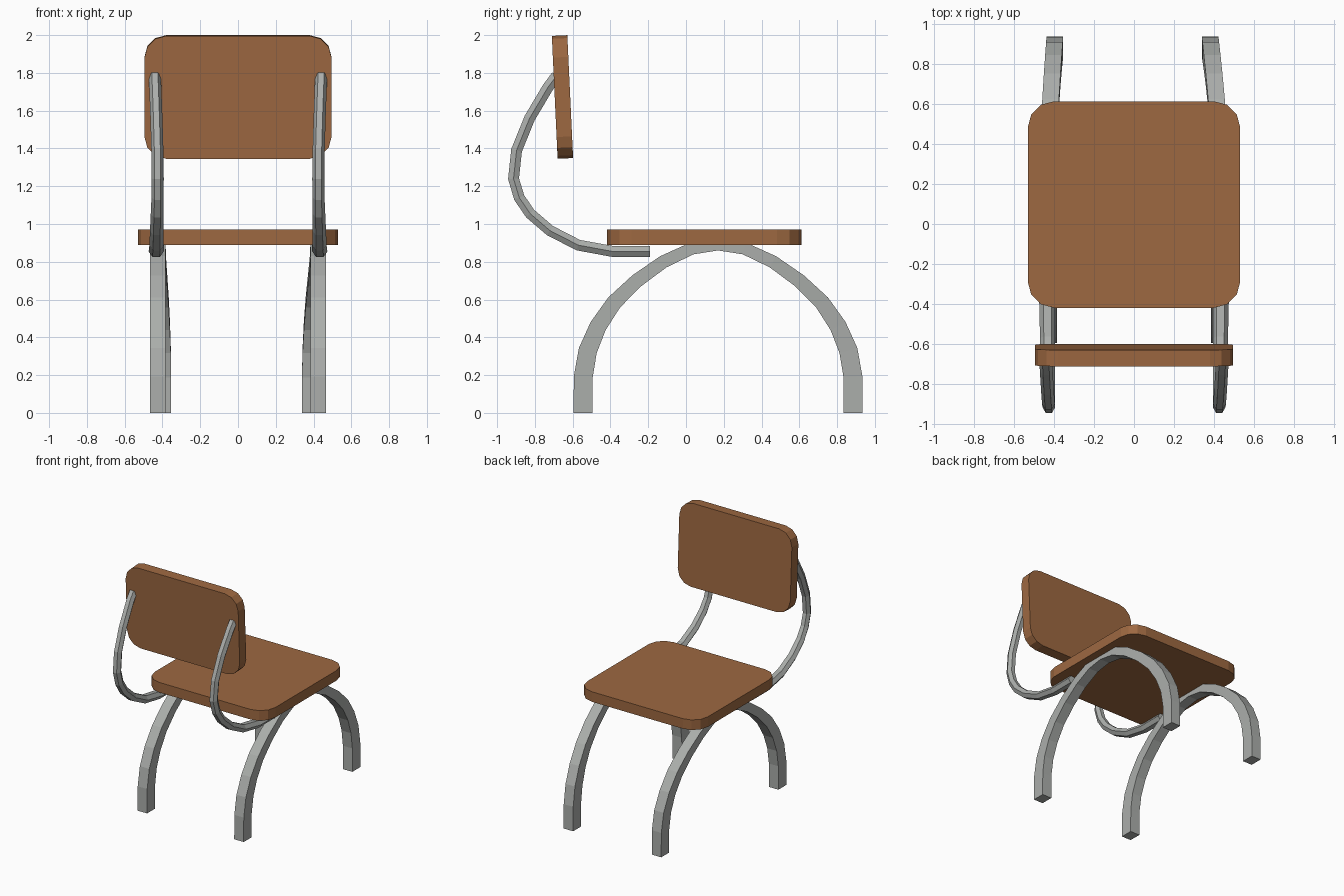
import bpy, bmesh, math
from mathutils import Vector

if "Cube" in bpy.data.objects:
    bpy.data.objects.remove(bpy.data.objects["Cube"])


def material(name, rgb):
    m = bpy.data.materials.new(name)
    m.diffuse_color = (*rgb, 1)
    m.use_nodes = True
    m.node_tree.nodes["Principled BSDF"].inputs["Base Color"].default_value = m.diffuse_color
    return m


WOOD = material("brown wood", (0.34, 0.14, 0.053))
METAL = material("grey metal", (0.41, 0.425, 0.41))


def finish(bm, name, mat):
    bmesh.ops.recalc_face_normals(bm, faces=bm.faces)
    me = bpy.data.meshes.new(name)
    bm.to_mesh(me)
    bm.free()
    me.materials.append(mat)
    ob = bpy.data.objects.new(name, me)
    bpy.context.collection.objects.link(ob)
    return ob


def slab(name, w, d, t, r, loc, tilt=0):
    """Board with rounded corners, centred on loc."""
    bm = bmesh.new()
    pts = []
    for i, (sx, sy) in enumerate(((1, 1), (-1, 1), (-1, -1), (1, -1))):
        for k in range(4):
            a = math.radians(90 * i + 30 * k)
            pts.append((sx * (w / 2 - r) + r * math.cos(a),
                        sy * (d / 2 - r) + r * math.sin(a), -t / 2))
    f = bm.faces.new([bm.verts.new(p) for p in pts])
    ext = bmesh.ops.extrude_face_region(bm, geom=[f], use_keep_orig=True)
    bmesh.ops.translate(bm, vec=(0, 0, t),
                        verts=[v for v in ext["geom"] if isinstance(v, bmesh.types.BMVert)])
    ob = finish(bm, name, WOOD)
    ob.location = loc
    ob.rotation_euler.x = math.radians(tilt)


def sweep(name, path, section):
    """Sweep a section along path points (x, y, z, half width, half thickness)."""
    bm = bmesh.new()
    rings = []
    for i, (x, y, z, hw, ht) in enumerate(path):
        a, b = path[max(i - 1, 0)], path[min(i + 1, len(path) - 1)]
        n = Vector((0, -(b[2] - a[2]), b[1] - a[1])).normalized()
        c = Vector((x, y, z))
        rings.append([bm.verts.new(c + Vector((u * hw, 0, 0)) + n * v * ht) for u, v in section])
    k = len(section)
    for r, s in zip(rings, rings[1:]):
        for j in range(k):
            bm.faces.new((r[j], r[(j + 1) % k], s[(j + 1) % k], s[j]))
    bm.faces.new(rings[0])
    bm.faces.new(rings[-1])
    finish(bm, name, METAL)


SQUARE = [(-1, -1), (1, -1), (1, 1), (-1, 1)]
HEXAGON = [(-1, 0), (-0.5, -1), (0.5, -1), (1, 0), (0.5, 1), (-0.5, 1)]

# Boards
slab("seat", 1.06, 1.03, 0.08, 0.13, (0, 0.097, 0.93))
slab("backrest", 0.99, 0.651, 0.082, 0.115, (0, -0.654, 1.6725), 92.7)

# Half of the leg arch: distance from arch centre, height, half thickness
half = [(0.715, 0, 0.05), (0.714, 0.19, 0.05), (0.69, 0.33, 0.049), (0.635, 0.46, 0.045),
        (0.55, 0.585, 0.041), (0.43, 0.70, 0.037), (0.29, 0.80, 0.034), (0.14, 0.87, 0.032)]
arch = [(-d, z, t) for d, z, t in half] + [(0, 0.892, 0.032)] + half[::-1]

# Back bar profile: x, y, z, half width
bar = [(0.433, -0.19, 0.855, 0.04), (0.433, -0.39, 0.855, 0.04), (0.431, -0.57, 0.888, 0.038),
       (0.43, -0.72, 0.965, 0.036), (0.428, -0.825, 1.055, 0.034), (0.426, -0.883, 1.14, 0.032),
       (0.425, -0.913, 1.24, 0.032), (0.427, -0.897, 1.39, 0.032), (0.432, -0.828, 1.56, 0.032),
       (0.438, -0.73, 1.725, 0.032), (0.44, -0.685, 1.785, 0.032)]

for side, s, front_x in (("left", -1, 0.395), ("right", 1, 0.38)):
    # Arched legs, drawn inwards towards the far foot
    legs = []
    for d, z, t in arch:
        x = 0.425 - (0.425 - front_x) * max(0, (d - 0.2) / 0.515) ** 1.5
        legs.append((s * x, 0.17 + d, z, 0.0415, t))
    sweep(side + "_leg_arch", legs, SQUARE)
    # Curved bar carrying the backrest
    sweep(side + "_back_bar", [(s * x, y, z, w, 0.029) for x, y, z, w in bar], HEXAGON)
